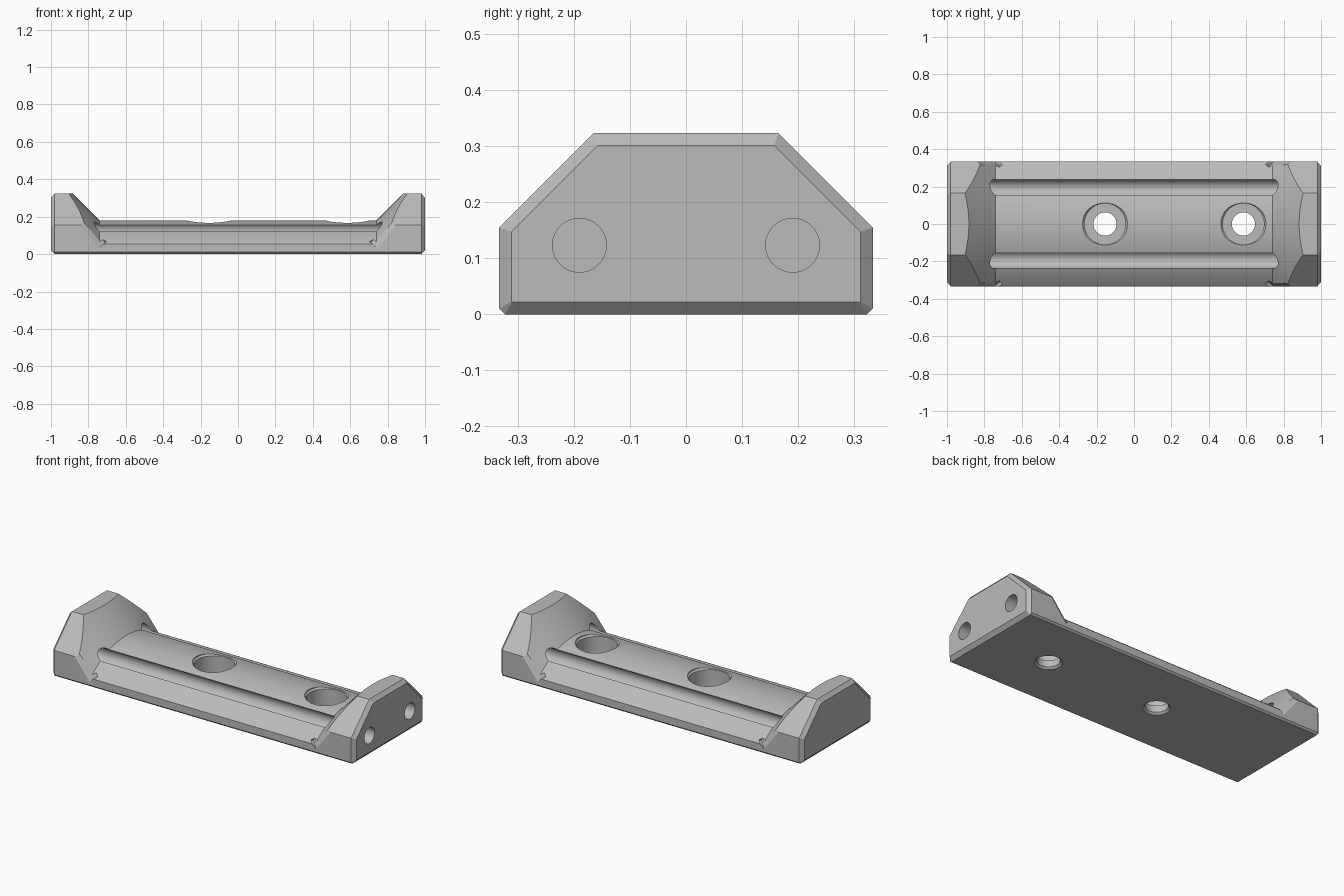
import bpy
import bmesh
from math import sin, cos, pi
from mathutils import Vector, Matrix

cube = bpy.data.objects.get("Cube")
if cube:
    bpy.data.objects.remove(cube, do_unlink=True)

grey = bpy.data.materials.new("plain grey")
grey.use_nodes = True
grey.diffuse_color = (0.5, 0.5, 0.5, 1)
grey.node_tree.nodes["Principled BSDF"].inputs["Base Color"].default_value = grey.diffuse_color


def skin(name, rings, closed=False):
    """Join matching rings of points; cap the ends or close into a loop."""
    bm = bmesh.new()
    loops = [[bm.verts.new(p) for p in ring] for ring in rings]
    n = len(loops[0])
    pairs = list(zip(loops, loops[1:]))
    if closed:
        pairs.append((loops[-1], loops[0]))
    else:
        bm.faces.new(loops[0])
        bm.faces.new(loops[-1])
    for a, b in pairs:
        for i in range(n):
            j = (i + 1) % n
            bm.faces.new((a[i], a[j], b[j], b[i]))
    bmesh.ops.recalc_face_normals(bm, faces=bm.faces)
    mesh = bpy.data.meshes.new(name)
    bm.to_mesh(mesh)
    bm.free()
    mesh.materials.append(grey)
    ob = bpy.data.objects.new(name, mesh)
    bpy.context.collection.objects.link(ob)
    return ob


def circle(r, place, n=64):
    return [place(r * cos(2 * pi * i / n), r * sin(2 * pi * i / n)) for i in range(n)]


def cut(cutter):
    """Subtract a cutter from the body, then discard it."""
    cutter.hide_render = True
    mod = body.modifiers.new("cut", 'BOOLEAN')
    mod.operation = 'DIFFERENCE'
    mod.solver = 'EXACT'
    mod.object = cutter
    bpy.context.view_layer.objects.active = body
    bpy.ops.object.modifier_apply(modifier=mod.name)
    bpy.data.objects.remove(cutter, do_unlink=True)


def section(x, half):
    full = half + [(-y, z) for y, z in reversed(half)]
    return [(x, y, z) for y, z in full]


# Block with chamfered ends
outer = [(0.323, 0), (0.333, 0.01), (0.333, 0.155), (0.165, 0.323)]
inner = [(0.31, 0.022), (0.311, 0.023), (0.311, 0.147), (0.157, 0.301)]
body = skin("mounting_block", [section(-1, inner), section(-0.98, outer),
                               section(0.98, outer), section(1, inner)])

# Arched saddle between the ends, with conical end walls
R, AXIS_Z, HALF = 0.5, -0.32, 0.74
saddle = [(-HALF, R), (HALF, R), (HALF + 0.3, R + 0.3), (-HALF - 0.3, R + 0.3)]
cut(skin("saddle_cutter",
         [circle(r, lambda a, b, x=x: (x, a, b + AXIS_Z), 180) for x, r in saddle], True))

# Chamfers where the conical walls meet the long sides
for sx in (-1, 1):
    for sy in (-1, 1):
        low, high = Vector((0.74, 0.333, 0.053)), Vector((0.82, 0.333, 0.155))
        along = (high - low).normalized()
        normal = Vector((-0.707, 1.436, 0.556))
        normal = (normal - along * normal.dot(along)).normalized()
        side = along.cross(normal)
        start, end = low - along * 0.012, high + along * 0.012
        rings = []
        for p in (start, end):
            ring = [p + side * s + normal * t
                    for s, t in ((-0.04, -0.01), (0.04, -0.01), (0.04, 0.05), (-0.04, 0.05))]
            rings.append([(v.x * sx, v.y * sy, v.z) for v in ring])
        cut(skin("edge_cutter", rings))

# Rod bores, open at one end and exposed as grooves along the saddle
for y in (-0.19, 0.19):
    cut(skin("rod_cutter",
             [circle(0.048, lambda a, b, x=x: (x, y + a, 0.123 + b)) for x in (-0.84, 1.1)]))

# Counterbored screw holes with chamfered rims
steps = [(0.073, -0.01), (0.073, 0), (0.062, 0.011), (0.062, 0.05),
         (0.11, 0.05), (0.11, 0.165), (0.12, 0.175), (0.12, 0.3)]
for x in (-0.155, 0.585):
    cut(skin("screw_cutter",
             [circle(r, lambda a, b, z=z: (x + a, b, z)) for r, z in steps]))

bpy.ops.object.select_all(action='DESELECT')
body.select_set(True)
bpy.context.view_layer.objects.active = body
bpy.ops.object.shade_smooth_by_angle(angle=0.35)
